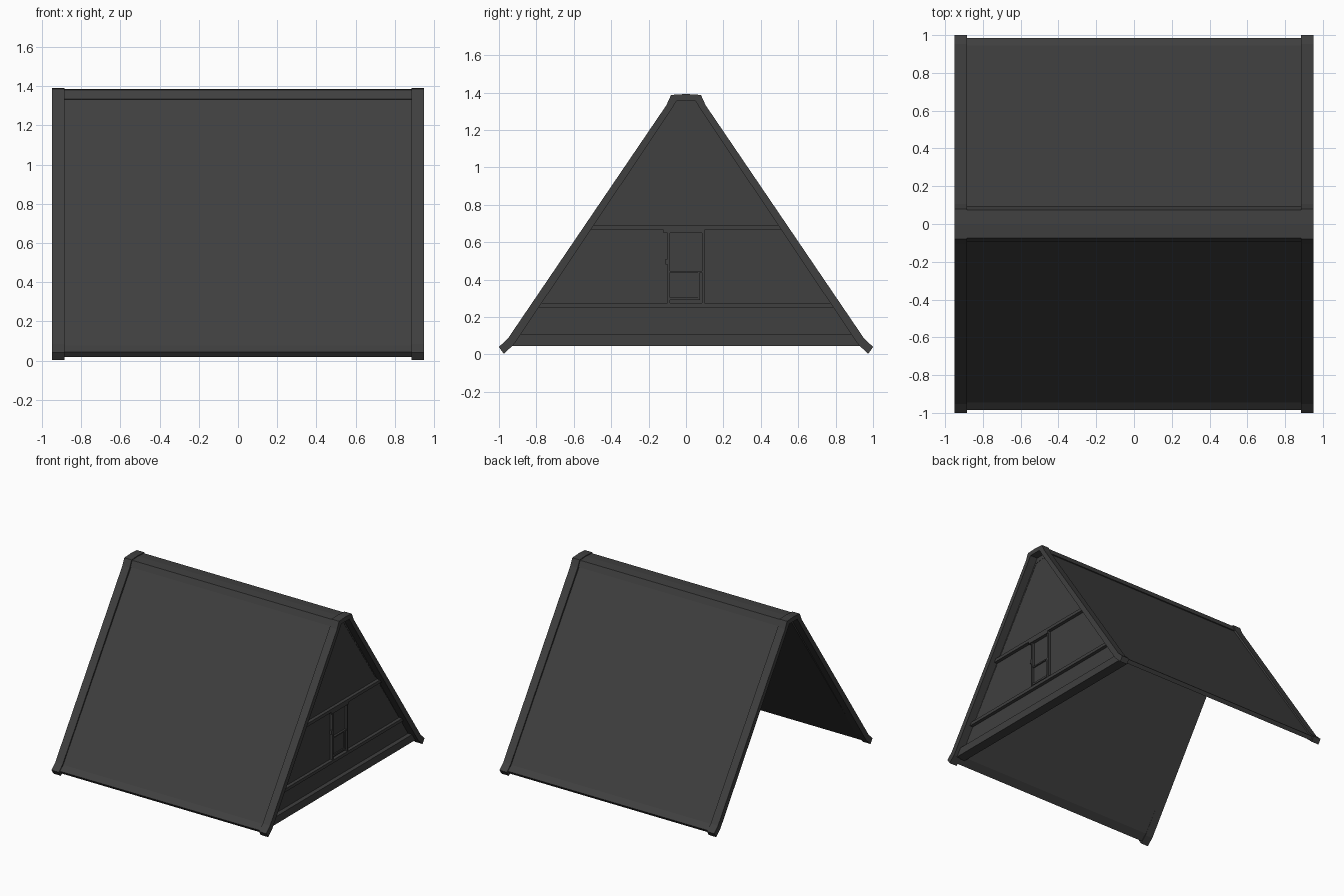
import bpy, bmesh

if "Cube" in bpy.data.objects:
    bpy.data.objects.remove(bpy.data.objects["Cube"])

mat = bpy.data.materials.new("dark_grey")
mat.diffuse_color = (0.05, 0.05, 0.05, 1)
mat.use_nodes = True
mat.node_tree.nodes["Principled BSDF"].inputs["Base Color"].default_value = mat.diffuse_color


def extrude_x(name, loop, x0, x1):
    """Extrude a closed (y, z) outline between two x positions."""
    bm = bmesh.new()
    face = bm.faces.new([bm.verts.new((x0, y, z)) for y, z in loop])
    new = bmesh.ops.extrude_face_region(bm, geom=[face])["geom"]
    verts = [v for v in new if isinstance(v, bmesh.types.BMVert)]
    bmesh.ops.translate(bm, verts=verts, vec=(x1 - x0, 0, 0))
    bmesh.ops.recalc_face_normals(bm, faces=bm.faces)
    mesh = bpy.data.meshes.new(name)
    bm.to_mesh(mesh)
    bm.free()
    mesh.materials.append(mat)
    ob = bpy.data.objects.new(name, mesh)
    bpy.context.collection.objects.link(ob)
    return ob


def box(name, x0, x1, y0, y1, z0, z1):
    return extrude_x(name, [(y0, z0), (y1, z0), (y1, z1), (y0, z1)], x0, x1)


def mirrored(half):
    """Close a half outline (outer run then inner run) across y = 0."""
    outer, inner = half
    left = lambda pts: [(-y, z) for y, z in pts]
    return (left(outer[::-1]) + [(0, outer[0][1] + 0.005)] + outer
            + inner + left(inner[::-1]))


# Barge boards at both gable ends, with ridge cap and kicked-out feet
trim = mirrored(([(0.08, 1.387), (0.105, 1.332), (0.952, 0.085), (1.0, 0.04)],
                 [(0.975, 0.003), (0.923, 0.05), (0.885, 0.105), (0.088, 1.295), (0.05, 1.355)]))
for side, x0, x1 in (("left", -0.95, -0.885), ("right", 0.885, 0.95)):
    extrude_x(side + "_barge_board", trim, x0, x1)

# Roof slopes, one on each side of the ridge
for name, s in (("front_roof", -1), ("back_roof", 1)):
    slope = [(0.0, 1.37), (0.065, 1.365), (0.945, 0.078), (0.986, 0.043),
             (0.966, 0.018), (0.918, 0.06), (0.06, 1.315), (0.0, 1.325)]
    extrude_x(name, [(s * y, z) for y, z in slope], -0.887, 0.887)

# Ridge cap running between the barge boards
extrude_x("ridge_cap", [(-0.095, 1.335), (-0.074, 1.382), (0, 1.386), (0.074, 1.382),
                        (0.095, 1.335), (0.06, 1.325), (-0.06, 1.325)], -0.887, 0.887)


def gable_slice(name, z0, z1, x0, x1):
    """Slice of the gable triangle between two heights."""
    w0, w1 = (0.97 - z / 1.46 for z in (z0, z1))
    extrude_x(name, [(-w0, z0), (w0, z0), (w1, z1), (-w1, z1)], x0, x1)


# Closed gable wall at the right end with horizontal beams
gable_slice("gable_wall", 0.06, 1.33, 0.855, 0.885)
gable_slice("bottom_beam", 0.045, 0.105, 0.84, 0.92)
gable_slice("lower_beam", 0.25, 0.275, 0.86, 0.912)
gable_slice("upper_beam", 0.665, 0.69, 0.86, 0.912)

# Sash window
box("window_head", 0.87, 0.912, -0.12, 0.1, 0.648, 0.665)
for side, y in (("left", -0.1), ("right", 0.085)):
    box(side + "_window_jamb", 0.87, 0.905, y, y + 0.015, 0.275, 0.65)
box("window_mid_rail", 0.87, 0.9, -0.09, 0.09, 0.437, 0.447)
box("lower_sash_pane", 0.87, 0.89, -0.085, 0.065, 0.305, 0.437)
box("lower_sash_sill", 0.87, 0.9, -0.09, 0.075, 0.29, 0.305)
box("lower_sash_stile", 0.87, 0.898, 0.065, 0.075, 0.3, 0.437)
box("window_latch", 0.875, 0.905, -0.11, -0.1, 0.48, 0.51)
